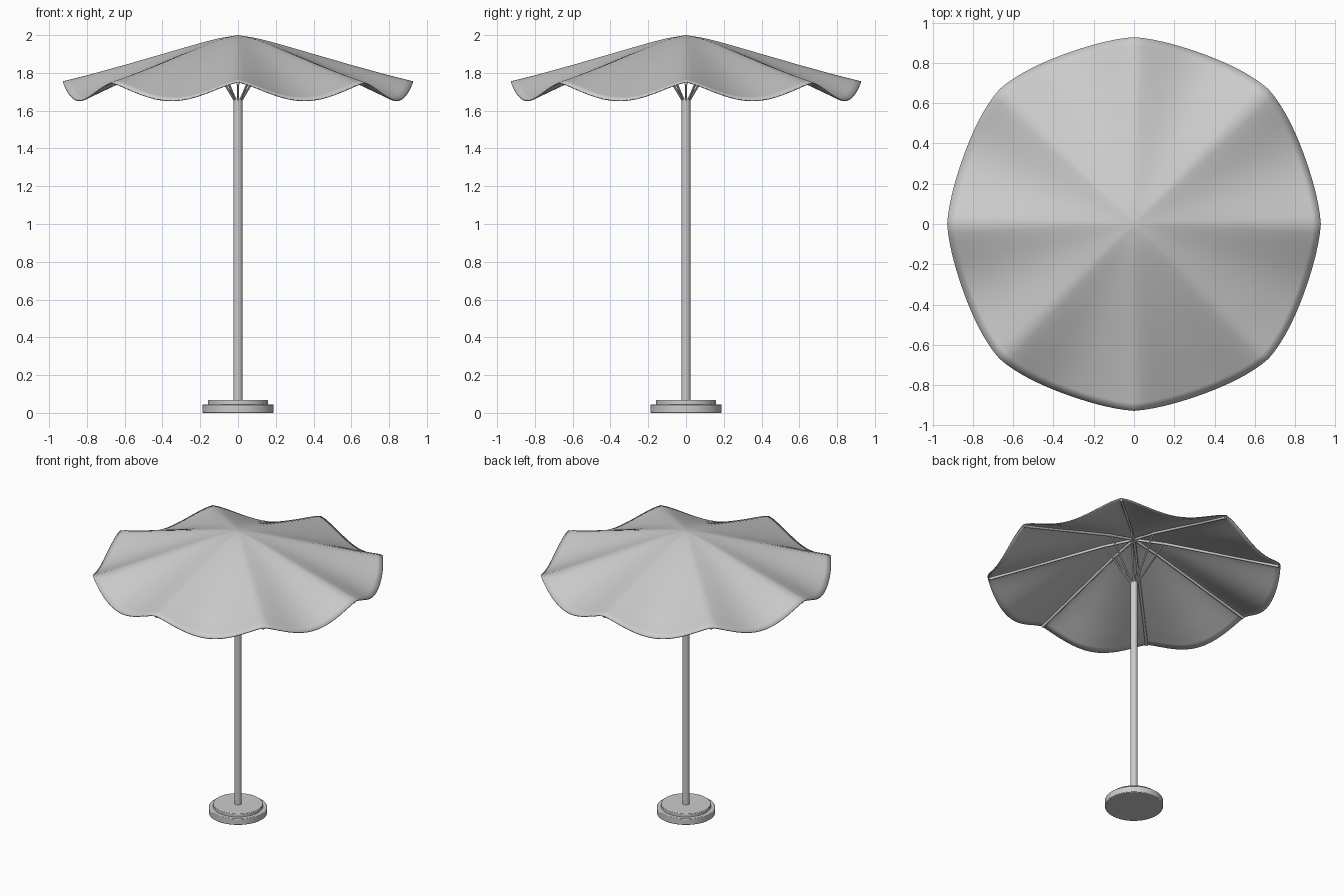
import bpy, bmesh
from math import sin, cos, pi, atan2
from mathutils import Vector

if "Cube" in bpy.data.objects:
    bpy.data.objects.remove(bpy.data.objects["Cube"])

RIBS = 8
PROFILE = [(0, 2.0), (0.1, 1.984), (0.2, 1.958), (0.4, 1.9), (0.6, 1.842), (0.8, 1.787), (0.95, 1.75)]


def rib_z(r):
    for (r0, z0), (r1, z1) in zip(PROFILE, PROFILE[1:]):
        if r <= r1 or r1 == PROFILE[-1][0]:
            return z0 + (z1 - z0) * (r - r0) / (r1 - r0)


def rim_radius(a):
    # straight ribs slightly shorter than diagonal ones, shallow scallop between
    tip = 0.928 + 0.018 * sin(2 * a) ** 2
    return tip - 0.025 * abs(sin(4 * a)) ** 1.2


def finish(ob, angle=0.7):
    bpy.ops.object.select_all(action='DESELECT')
    ob.select_set(True)
    bpy.context.view_layer.objects.active = ob
    bpy.ops.object.shade_smooth_by_angle(angle=angle)


def rod(name, p, q, radius, sides=12):
    p, q = Vector(p), Vector(q)
    d = q - p
    bpy.ops.mesh.primitive_cylinder_add(vertices=sides, radius=radius, depth=d.length, location=(p + q) / 2)
    ob = bpy.context.object
    ob.name = name
    ob.rotation_euler = d.to_track_quat('Z', 'Y').to_euler()
    finish(ob)
    return ob


# canopy: rings of fabric that sag between the ribs
bm = bmesh.new()
SEG, RINGS = 128, 24
apex = bm.verts.new((0, 0, 2.0))
prev = None
for i in range(1, RINGS + 1):
    t = i / RINGS
    ring = []
    for j in range(SEG):
        a = 2 * pi * j / SEG
        r = rim_radius(a) * t
        sag = 0.104 * t ** 1.8 * abs(sin(4 * a)) ** 1.25
        ring.append(bm.verts.new((r * cos(a), r * sin(a), rib_z(r) - sag)))
    for j in range(SEG):
        k = (j + 1) % SEG
        if prev:
            bm.faces.new((prev[j], ring[j], ring[k], prev[k]))
        else:
            bm.faces.new((apex, ring[j], ring[k]))
    prev = ring
me = bpy.data.meshes.new("canopy")
bm.to_mesh(me)
bm.free()
canopy = bpy.data.objects.new("canopy", me)
bpy.context.collection.objects.link(canopy)
finish(canopy, 1.0)
solid = canopy.modifiers.new("thickness", 'SOLIDIFY')
solid.thickness = 0.006
solid.offset = -1

# ribs under the fabric and struts fanning from the pole top
for k in range(RIBS):
    a = 2 * pi * k / RIBS
    tip = rim_radius(a) - 0.01
    radii = [0.0, 0.2, tip]
    curve = bpy.data.curves.new("rib", 'CURVE')
    curve.dimensions = '3D'
    curve.bevel_depth = 0.009
    curve.bevel_resolution = 2
    curve.use_fill_caps = True
    sp = curve.splines.new('POLY')
    sp.points.add(len(radii) - 1)
    for pt, r in zip(sp.points, radii):
        pt.co = (r * cos(a), r * sin(a), rib_z(r) - 0.016, 1)
    rib = bpy.data.objects.new("rib", curve)
    bpy.context.collection.objects.link(rib)
    rod("strut", (0.018 * cos(a), 0.018 * sin(a), 1.655),
        (0.19 * cos(a), 0.19 * sin(a), 1.942), 0.006, 8)

# pole and stepped base
rod("pole", (0, 0, 0.05), (0, 0, 1.665), 0.024, 32)
for name, rad, z0, z1 in (("base", 0.188, 0, 0.045), ("base_step", 0.16, 0.04, 0.067)):
    ob = rod(name, (0, 0, z0), (0, 0, z1), rad, 64)
    bev = ob.modifiers.new("bevel", 'BEVEL')
    bev.width = 0.004
    bev.segments = 2
